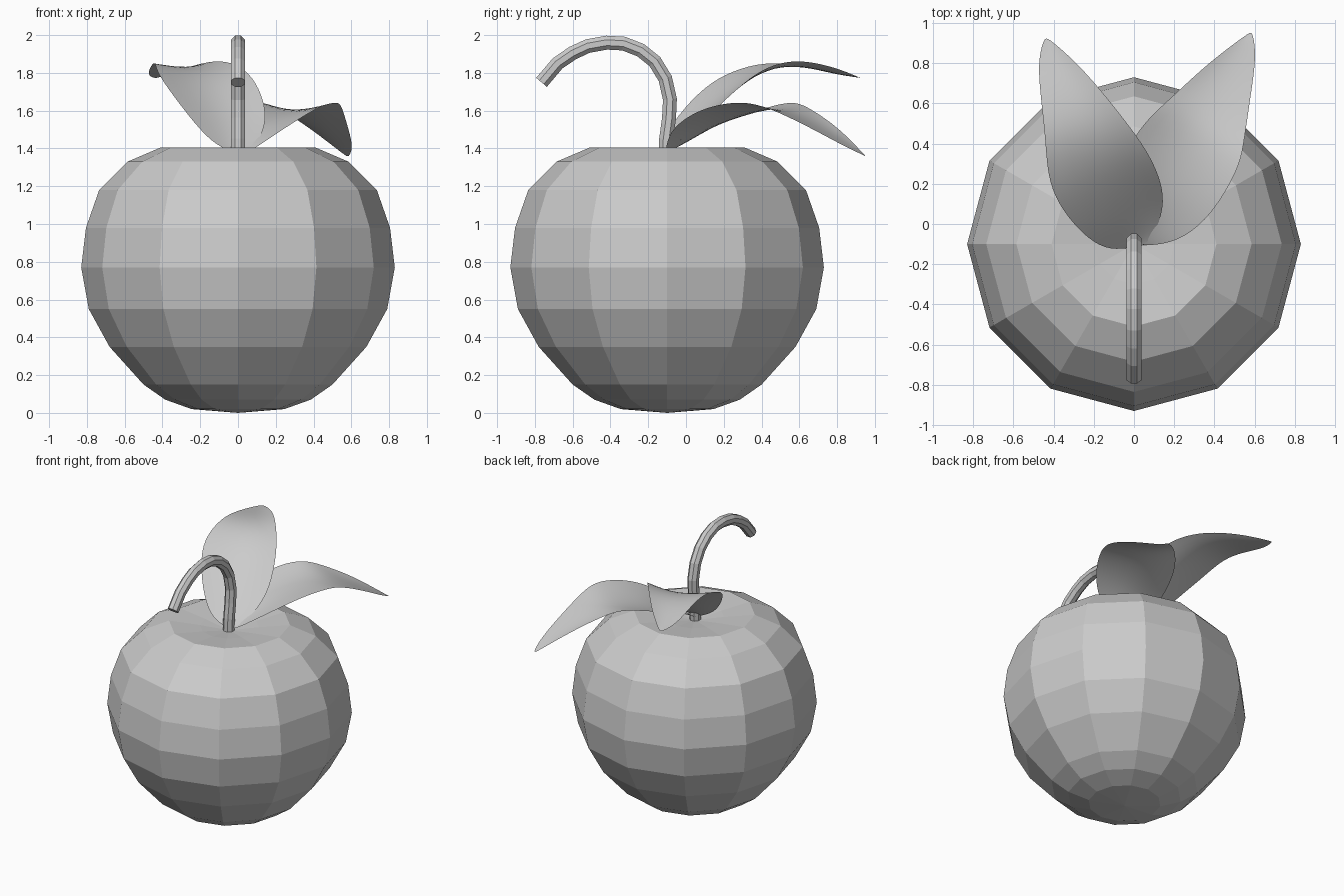
import bpy
import bmesh
from math import cos, sin, pi
from mathutils import Vector

CORE_Y = -0.10   # the fruit axis sits slightly forward of the centre

if "Cube" in bpy.data.objects:
    bpy.data.objects.remove(bpy.data.objects["Cube"], do_unlink=True)

grey = bpy.data.materials.new("plain grey")
grey.use_nodes = True
grey.diffuse_color = (0.6, 0.6, 0.6, 1)
shader = next(n for n in grey.node_tree.nodes if n.type == "BSDF_PRINCIPLED")
shader.inputs["Base Color"].default_value = grey.diffuse_color


def add_object(name, bm, smooth=False):
    """Turn a bmesh into a coloured, linked object."""
    mesh = bpy.data.meshes.new(name)
    for face in bm.faces:
        face.smooth = smooth
    bm.to_mesh(mesh)
    bm.free()
    mesh.materials.append(grey)
    obj = bpy.data.objects.new(name, mesh)
    bpy.context.collection.objects.link(obj)
    return obj


def bridge(bm, lower, upper, closed=True):
    """Join two rows of vertices with quads."""
    count = len(lower)
    for i in range(count if closed else count - 1):
        j = (i + 1) % count
        bm.faces.new((lower[i], lower[j], upper[j], upper[i]))


def make_fruit(name, profile, bottom_z, top_z, sides):
    """Revolve a faceted profile and close it with a fan at each pole."""
    bm = bmesh.new()
    angles = [2 * pi * i / sides for i in range(sides)]
    rings = [[bm.verts.new((r * cos(a), CORE_Y + r * sin(a), z)) for a in angles]
             for r, z in profile]
    for lower, upper in zip(rings, rings[1:]):
        bridge(bm, lower, upper)
    bottom = bm.verts.new((0, CORE_Y, bottom_z))
    top = bm.verts.new((0, CORE_Y, top_z))
    for i in range(sides):
        j = (i + 1) % sides
        bm.faces.new((bottom, rings[0][j], rings[0][i]))
        bm.faces.new((top, rings[-1][i], rings[-1][j]))
    return add_object(name, bm)


def make_stem(name, path, radius, sides):
    """Sweep a polygon along a path lying in the side plane."""
    bm = bmesh.new()
    points = [Vector((0, y, z)) for y, z in path]
    side = Vector((1, 0, 0))
    rings = []
    for i, point in enumerate(points):
        before, after = points[max(i - 1, 0)], points[min(i + 1, len(points) - 1)]
        normal = side.cross((after - before).normalized())
        angles = [2 * pi * (k + 0.5) / sides for k in range(sides)]
        rings.append([bm.verts.new(point + radius * (cos(a) * side + sin(a) * normal))
                      for a in angles])
    for lower, upper in zip(rings, rings[1:]):
        bridge(bm, lower, upper)
    bm.faces.new(rings[0])
    bm.faces.new(rings[-1])
    bmesh.ops.recalc_face_normals(bm, faces=bm.faces)
    return add_object(name, bm)


def make_leaf(name, left_edge, right_edge, cup):
    """Span two edge lines with a sagging middle rib, then smooth the blade."""
    bm = bmesh.new()
    rows = []
    for left, right in zip(left_edge, right_edge):
        a, b = Vector(left), Vector(right)
        width = (b - a).length
        rib = (a + b) / 2 + width * Vector((0, cup, -cup))
        rows.append([bm.verts.new(p) for p in (a, rib, b)])
    for lower, upper in zip(rows, rows[1:]):
        bridge(bm, lower, upper, closed=False)
    leaf = add_object(name, bm, smooth=True)
    subdivision = leaf.modifiers.new("smooth blade", "SUBSURF")
    subdivision.levels = subdivision.render_levels = 2
    return leaf


# Faceted fruit body with a shallow dimple on top
make_fruit("fruit_body",
           [(0.245, 0.02), (0.385, 0.07), (0.50, 0.15), (0.68, 0.35),
            (0.79, 0.55), (0.83, 0.77), (0.805, 0.98), (0.735, 1.18),
            (0.585, 1.33), (0.41, 1.405), (0.2, 1.38)],
           bottom_z=0.0, top_z=1.35, sides=12)

# Hooked stem curling forward
make_stem("stem",
          [(-0.11, 1.35), (-0.105, 1.45), (-0.09, 1.56), (-0.085, 1.66),
           (-0.11, 1.77), (-0.165, 1.86), (-0.24, 1.92), (-0.33, 1.955),
           (-0.42, 1.96), (-0.52, 1.942), (-0.6, 1.905), (-0.68, 1.85),
           (-0.765, 1.75)],
          radius=0.04, sides=8)

# Upper leaf, sweeping back to the right
make_leaf("upper_leaf",
          [(-0.03, -0.12, 1.38), (-0.14, -0.13, 1.43), (-0.26, -0.05, 1.57),
           (-0.38, 0.1, 1.73), (-0.43, 0.24, 1.81), (-0.44, 0.42, 1.86),
           (-0.46, 0.6, 1.84), (-0.48, 0.8, 1.79), (-0.45, 0.92, 1.775)],
          [(0.03, -0.12, 1.38), (0.1, -0.06, 1.42), (0.15, 0.08, 1.53),
           (0.14, 0.2, 1.65), (0.08, 0.34, 1.78), (-0.01, 0.47, 1.85),
           (-0.12, 0.61, 1.87), (-0.27, 0.79, 1.83), (-0.42, 0.92, 1.775)],
          cup=0.08)

# Lower leaf, drooping back to the left
make_leaf("lower_leaf",
          [(-0.03, -0.1, 1.38), (-0.08, 0.02, 1.44), (-0.1, 0.15, 1.52),
           (-0.06, 0.31, 1.58), (0.02, 0.47, 1.63), (0.13, 0.58, 1.65),
           (0.22, 0.66, 1.61), (0.38, 0.81, 1.51), (0.57, 0.95, 1.36)],
          [(0.06, -0.11, 1.38), (0.22, -0.09, 1.49), (0.36, 0.02, 1.58),
           (0.45, 0.15, 1.63), (0.53, 0.3, 1.65), (0.55, 0.43, 1.62),
           (0.58, 0.64, 1.52), (0.61, 0.84, 1.41), (0.59, 0.95, 1.36)],
          cup=0.09)
